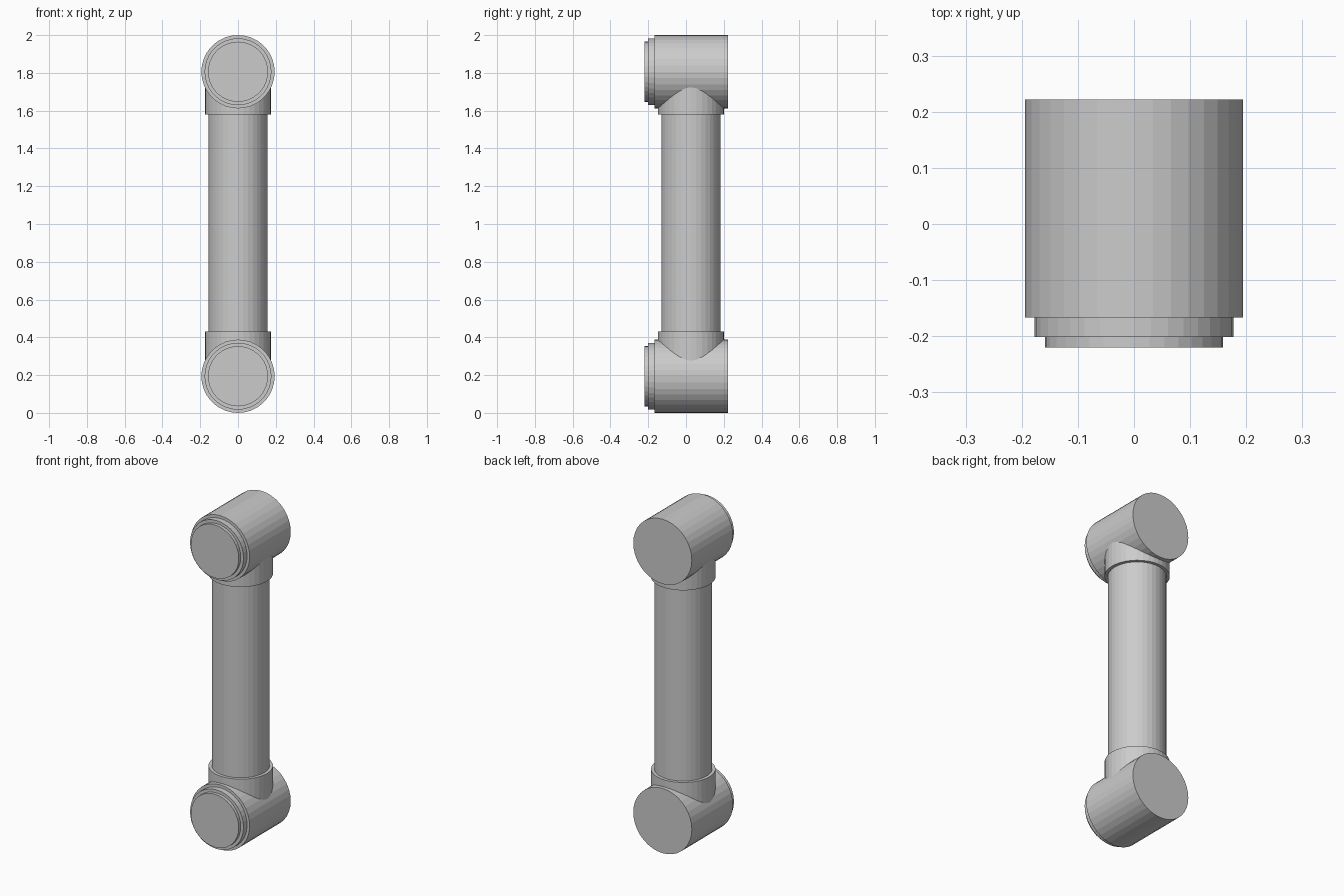
import bpy
from math import radians

if "Cube" in bpy.data.objects:
    bpy.data.objects.remove(bpy.data.objects["Cube"])

SIDES = 36
AXIS_Y = 0.026  # tube axis, centred on the housings


def cylinder(name, radius, start, end, rotation=(0, 0, 0)):
    """Flat-sided cylinder running between two points."""
    length = sum((a - b) ** 2 for a, b in zip(start, end)) ** 0.5
    middle = [(a + b) / 2 for a, b in zip(start, end)]
    bpy.ops.mesh.primitive_cylinder_add(
        vertices=SIDES, radius=radius, depth=length,
        location=middle, rotation=rotation)
    bpy.context.object.name = name


# Main tube
cylinder("arm_tube", 0.157, (0, AXIS_Y, 0.38), (0, AXIS_Y, 1.62))

for label, z, collar_z in (("lower", 0.194, 0.43), ("upper", 1.806, 1.58)):
    # Joint housing with a two-step cap on the front
    for part, radius, y0, y1 in (("housing", 0.194, -0.167, 0.222),
                                 ("cap_ring", 0.177, -0.201, -0.167),
                                 ("end_cap", 0.159, -0.22, -0.201)):
        cylinder(f"{label}_{part}", radius, (0, y0, z), (0, y1, z),
                 (radians(90), 0, 0))
    # Collar joining the housing to the tube
    cylinder(f"{label}_collar", 0.175, (0, AXIS_Y, z), (0, AXIS_Y, collar_z))
